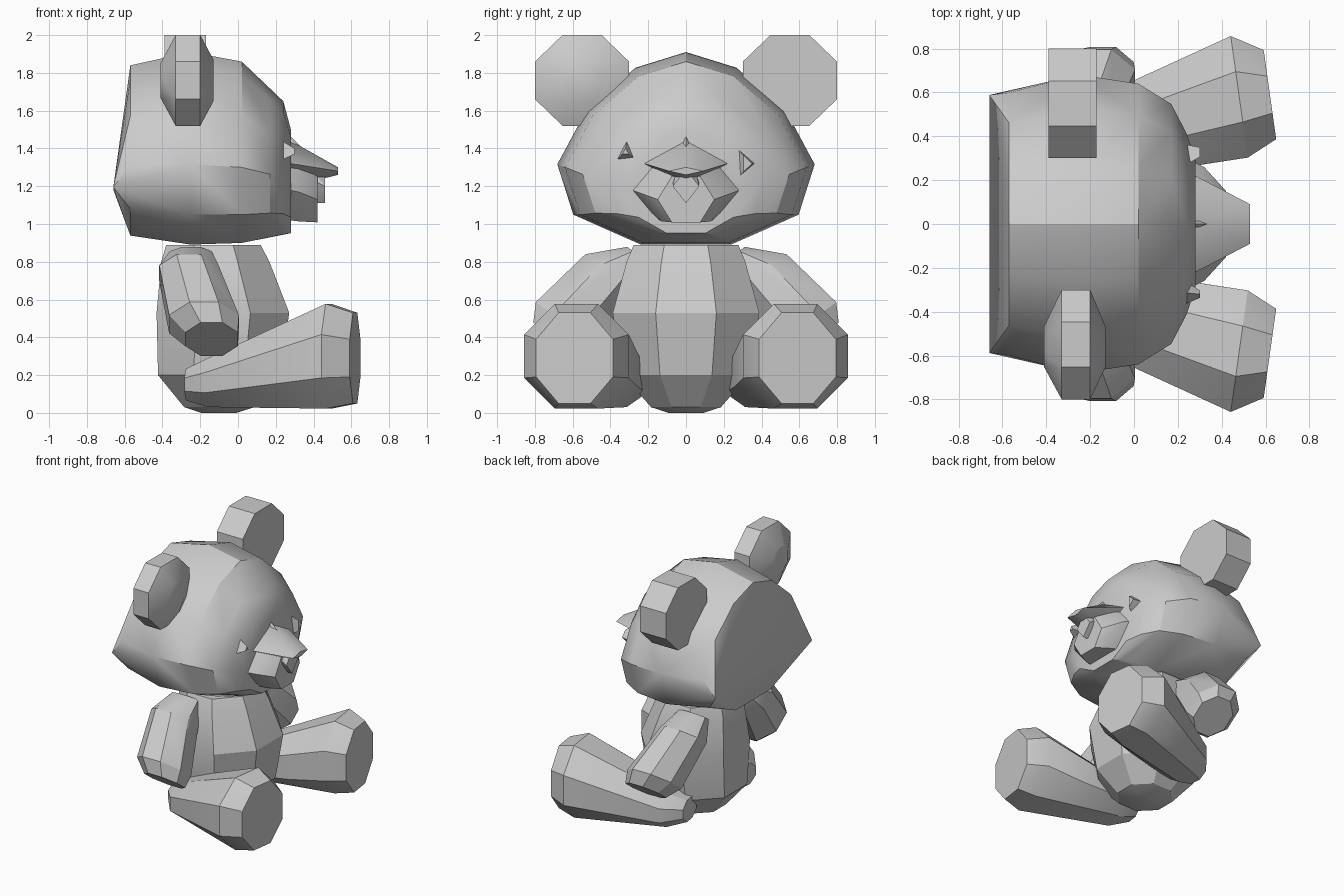
import bpy
import bmesh
import math
from mathutils import Vector

old = bpy.data.objects.get("Cube")
if old:
    bpy.data.objects.remove(old, do_unlink=True)

GREY = (0.6, 0.6, 0.6, 1)
grey = bpy.data.materials.new("soft grey")
grey.use_nodes = True
grey.diffuse_color = GREY
grey.node_tree.nodes["Principled BSDF"].inputs["Base Color"].default_value = GREY

ACROSS = Vector((0, 1, 0))
UP = Vector((0, 0, 1))
FORWARD = Vector((1, 0, 0))


def ring(station, u, v, sides, turn, egg):
    """Corners of one polygon section; egg narrows its upper half."""
    centre = Vector(station[:3])
    width, height = station[3:]
    for i in range(sides):
        a = math.tau * (i + turn) / sides
        narrow = 1 - egg * math.sin(a)
        yield centre + u * width * narrow * math.cos(a) + v * height * math.sin(a)


def solid(name, stations, u=ACROSS, v=UP, sides=8, turn=0.5, egg=0, side=1):
    """Faceted solid stretched over sections (x, y, z, width, height)."""
    bm = bmesh.new()
    for station in stations:
        for x, y, z in ring(station, u, v, sides, turn, egg):
            bm.verts.new((x, y * side, z))
    bmesh.ops.convex_hull(bm, input=bm.verts)
    loose = [vert for vert in bm.verts if not vert.link_faces]
    bmesh.ops.delete(bm, geom=loose, context="VERTS")
    bmesh.ops.dissolve_limit(bm, angle_limit=math.radians(3),
                             verts=bm.verts, edges=bm.edges)
    bmesh.ops.recalc_face_normals(bm, faces=bm.faces)
    mesh = bpy.data.meshes.new(name)
    bm.to_mesh(mesh)
    bm.free()
    mesh.materials.append(grey)
    obj = bpy.data.objects.new(name, mesh)
    bpy.context.collection.objects.link(obj)
    bpy.ops.object.select_all(action="DESELECT")
    obj.select_set(True)
    bpy.context.view_layer.objects.active = obj
    bpy.ops.object.shade_smooth_by_angle(angle=math.radians(28))


# Head: egg-shaped sections, a low ridge across the back, a blunt face
solid("head", [
    (-.66, 0, 1.2, .57, .03),
    (-.57, 0, 1.38, .58, .46),
    (-.25, 0, 1.39, .66, .52),
    (.02, 0, 1.37, .62, .49),
    (.17, 0, 1.32, .53, .4),
    (.24, 0, 1.29, .4, .36),
    (.28, 0, 1.22, .28, .28),
], sides=11, turn=2.75, egg=.3)

# Snout and wedge-shaped nose
solid("snout", [
    (.16, 0, 1.2, .34, .19),
    (.32, 0, 1.17, .26, .18),
    (.42, 0, 1.13, .15, .14),
], sides=6, turn=0)
solid("nose", [(.28, 0, 1.32, .22, .12), (.53, 0, 1.28, .09, .02)], sides=4, turn=0)
solid("nose_ridge", [(.26, 0, 1.3, .06, .18), (.46, 0, 1.2, .07, .09)],
      sides=4, turn=0)

# Uneven pointed eyes
solid("right_eye", [(.2, -.31, 1.37, .08, .09), (.3, -.32, 1.38, .02, .02)],
      sides=3, turn=.75)
solid("left_eye", [(.2, .29, 1.32, .08, .12), (.3, .32, 1.32, .03, .05)],
      sides=3, turn=0)

# Torso
solid("torso", [
    (-.1, 0, 0, .1, .1),
    (-.1, 0, .03, .2, .2),
    (-.1, 0, .2, .35, .36),
    (-.08, 0, .53, .38, .42),
    (-.12, 0, .8, .31, .34),
    (-.13, 0, .89, .27, .3),
], u=FORWARD, v=ACROSS)

# Ears: the left is a flat slab, the right tapers to both faces
solid("left_ear", [(x, .55, 1.76, .27, .26) for x in (-.39, -.17)])
solid("right_ear", [
    (-.41, -.56, 1.76, .1, .1),
    (-.33, -.55, 1.76, .27, .26),
    (-.2, -.55, 1.76, .27, .26),
    (-.13, -.56, 1.76, .1, .12),
])

ARM_OUT = Vector((0, .8, .6))
LEG_OUT = Vector((-.14, 1, 0))
for side, word in ((1, "left"), (-1, "right")):
    # Arm: shoulder, upper arm, hand and blunt end
    solid(word + "_arm", [
        (-.25, .26, .84, .12, .07),
        (-.26, .4, .74, .17, .18),
        (-.18, .64, .47, .2, .21),
        (-.14, .69, .39, .15, .16),
    ], u=FORWARD, v=ARM_OUT, side=side)
    # Leg: hip, thigh, foot and eight-sided sole
    solid(word + "_leg", [
        (-.27, .34, .15, .11, .09),
        (-.15, .39, .16, .2, .14),
        (.2, .49, .22, .25, .21),
        (.48, .58, .3, .3, .3),
        (.62, .59, .29, .22, .26),
    ], u=LEG_OUT, side=side)
